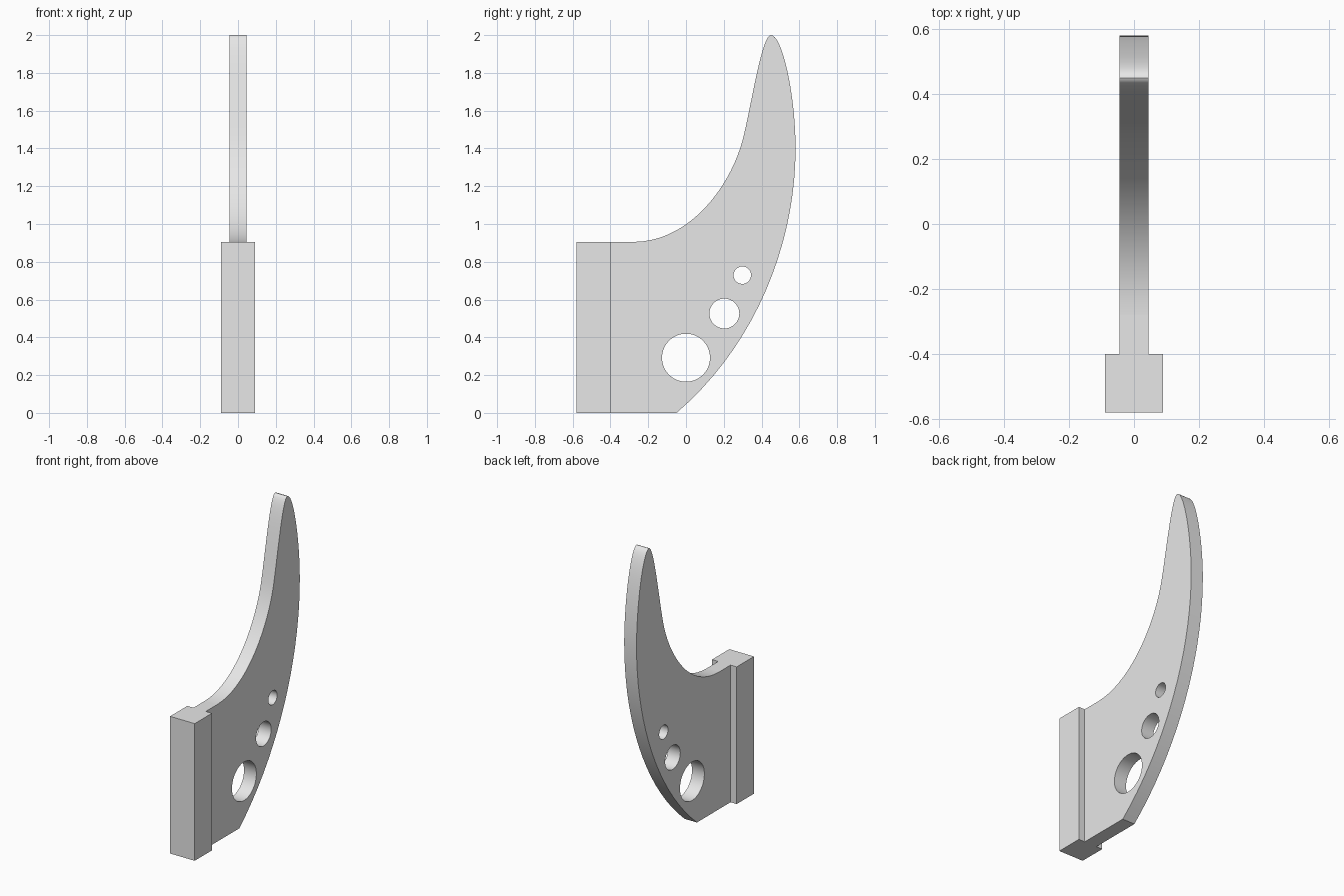
import bpy, bmesh
from mathutils import Matrix, Vector

cube = bpy.data.objects.get("Cube")
if cube:
    bpy.data.objects.remove(cube, do_unlink=True)

grey = bpy.data.materials.new("plain_grey")
grey.use_nodes = True
grey.diffuse_color = (0.8, 0.8, 0.8, 1)
grey.node_tree.nodes["Principled BSDF"].inputs["Base Color"].default_value = (0.8, 0.8, 0.8, 1)


def add_spline(curve, points):
    """Closed bezier from (left handle, point, right handle) triples."""
    spline = curve.splines.new('BEZIER')
    spline.bezier_points.add(len(points) - 1)
    spline.use_cyclic_u = True
    spline.resolution_u = 18
    for bp, (left, co, right) in zip(spline.bezier_points, points):
        bp.handle_left_type = bp.handle_right_type = 'FREE'
        bp.co = (*co, 0)
        bp.handle_left = (*left, 0)
        bp.handle_right = (*right, 0)


def circle(centre, radius):
    c = Vector(centre)
    points = []
    for d in [(1, 0), (0, 1), (-1, 0), (0, -1)]:
        out = Vector(d) * radius
        tangent = Vector((-out.y, out.x)) * 0.5523
        p = c + out
        points.append((p - tangent, p, p + tangent))
    return points


def add_object(name, bm):
    mesh = bpy.data.meshes.new(name)
    bm.to_mesh(mesh)
    bm.free()
    mesh.materials.clear()
    mesh.materials.append(grey)
    obj = bpy.data.objects.new(name, mesh)
    bpy.context.collection.objects.link(obj)
    return obj


# Curved blade outline in the side plane, with three round holes
BACK, TOP, HALF = -0.40, 0.905, 0.045
toe, shoulder = (-0.05, 0), (-0.28, TOP)
outline = [
    ((BACK, 0), (BACK, 0), (BACK, 0)),
    (toe, toe, (0.37, 0.36)),
    ((0.58, 0.90), (0.58, 1.40), (0.58, 1.68)),
    ((0.51, 2.0), (0.45, 2.0), (0.40, 2.0)),
    ((0.345, 1.62), (0.30, 1.445), (0.235, 1.20)),
    ((0.02, TOP), shoulder, shoulder),
    ((BACK, TOP), (BACK, TOP), (BACK, TOP)),
]
curve = bpy.data.curves.new("blade_profile", 'CURVE')
curve.dimensions = '2D'
curve.fill_mode = 'BOTH'
curve.extrude = HALF
add_spline(curve, outline)
for centre, radius in [((0, 0.292), 0.127), ((0.203, 0.526), 0.079), ((0.298, 0.729), 0.046)]:
    add_spline(curve, circle(centre, radius))

# Turn the profile into a mesh standing upright
profile = bpy.data.objects.new("blade_profile", curve)
bpy.context.collection.objects.link(profile)
depsgraph = bpy.context.evaluated_depsgraph_get()
flat = bpy.data.meshes.new_from_object(profile.evaluated_get(depsgraph))
bpy.data.objects.remove(profile, do_unlink=True)
bm = bmesh.new()
bm.from_mesh(flat)
bmesh.ops.remove_doubles(bm, verts=bm.verts, dist=0.0001)
upright = Matrix(((0, 0, 1, 0), (1, 0, 0, 0), (0, 1, 0, 0), (0, 0, 0, 1)))
bmesh.ops.transform(bm, matrix=upright, verts=bm.verts)
bmesh.ops.recalc_face_normals(bm, faces=bm.faces)
for face in bm.faces:
    face.material_index = 0
blade = add_object("blade", bm)
bpy.ops.object.select_all(action='DESELECT')
blade.select_set(True)
bpy.context.view_layer.objects.active = blade
bpy.ops.object.shade_smooth_by_angle(angle=0.5)

# Thicker mounting block along the front edge
bm = bmesh.new()
bmesh.ops.create_cube(bm, size=1)
bmesh.ops.scale(bm, vec=(0.18, 0.18, TOP), verts=bm.verts)
bmesh.ops.translate(bm, vec=(0, BACK - 0.09, TOP / 2), verts=bm.verts)
add_object("mounting_block", bm)
